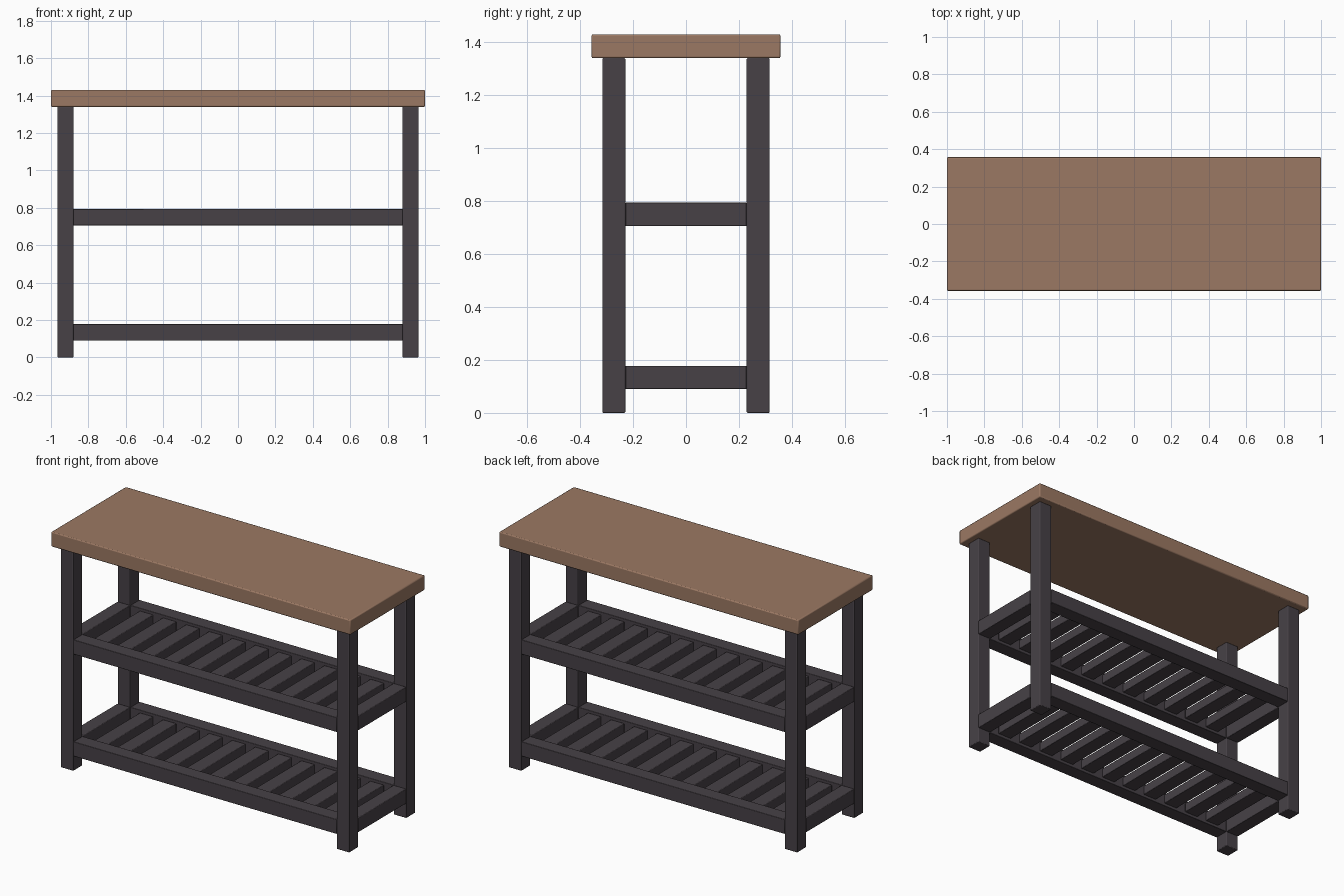
import bpy
import math

if "Cube" in bpy.data.objects:
    bpy.data.objects.remove(bpy.data.objects["Cube"])


def material(name, rgb):
    m = bpy.data.materials.new(name)
    m.diffuse_color = (*rgb, 1.0)
    m.use_nodes = True
    m.node_tree.nodes["Principled BSDF"].inputs["Base Color"].default_value = m.diffuse_color
    return m


WOOD = material("brown wood", (0.33, 0.19, 0.125))
DARK = material("charcoal paint", (0.063, 0.053, 0.062))


def box(name, x, y, z, mat, bevel=0.004):
    """Box from (min, max) ranges, with a slim softened edge."""
    size = [r[1] - r[0] for r in (x, y, z)]
    mid = [(r[0] + r[1]) / 2 for r in (x, y, z)]
    bpy.ops.mesh.primitive_cube_add(size=1, location=mid)
    ob = bpy.context.object
    ob.name = name
    ob.scale = size
    bpy.ops.object.transform_apply(location=False, rotation=False, scale=True)
    ob.data.materials.append(mat)
    mod = ob.modifiers.new("edge bevel", 'BEVEL')
    mod.width = bevel
    mod.segments = 2
    bpy.ops.object.shade_smooth_by_angle(angle=math.radians(50))
    return ob


def side(a, b, s):
    """Range a..b mirrored to the sign s."""
    return tuple(sorted((a * s, b * s)))


XI, XO = 0.88, 0.965      # inner and outer leg faces along x
YI, YO = 0.229, 0.316     # inner and outer leg faces along y
TOP_Z = 1.34

# Table top
box("table_top", (-1, 1), (-0.357, 0.357), (TOP_Z, 1.43), WOOD, 0.006)

# Four legs
for sx, xn in ((-1, "left"), (1, "right")):
    for sy, yn in ((-1, "front"), (1, "back")):
        box(f"{yn}_{xn}_leg", side(XI, XO, sx), side(YI, YO, sy), (0, TOP_Z), DARK)

# Two slatted shelves with a rail frame each
SLATS, SLAT_W = 11, 0.09
GAP = (2 * XI - SLATS * SLAT_W) / (SLATS + 1)
for shelf, z0 in (("lower", 0.09), ("upper", 0.706)):
    z = (z0, z0 + 0.088)
    for s, yn in ((-1, "front"), (1, "back")):
        box(f"{shelf}_{yn}_rail", (-XI, XI), side(YI, YO, s), z, DARK, 0.003)
    for s, xn in ((-1, "left"), (1, "right")):
        box(f"{shelf}_{xn}_rail", side(XI, XO, s), (-YI, YI), z, DARK, 0.003)
    for i in range(SLATS):
        x0 = -XI + GAP + i * (SLAT_W + GAP)
        box(f"{shelf}_slat_{i + 1}", (x0, x0 + SLAT_W), (-YI, YI),
            (z0 + 0.016, z0 + 0.072), DARK, 0.003)
